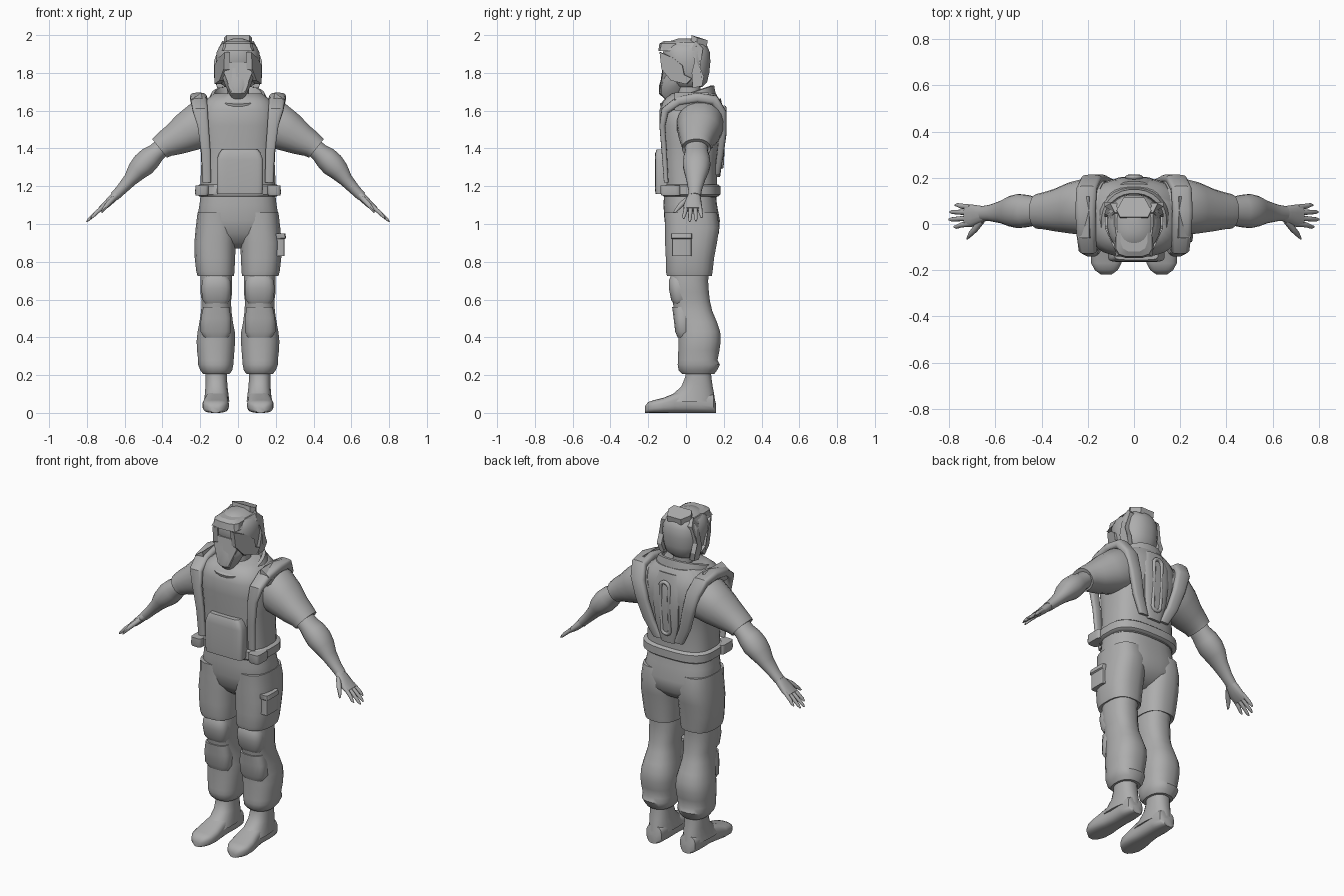
import bpy, bmesh, math
from mathutils import Vector

grey = bpy.data.materials.new("suit_grey")
grey.diffuse_color = (0.42, 0.42, 0.42, 1)
X, Y, Z = Vector((1, 0, 0)), Vector((0, 1, 0)), Vector((0, 0, 1))


def finish(name, bm, angle=40):
    bmesh.ops.recalc_face_normals(bm, faces=bm.faces)
    me = bpy.data.meshes.new(name)
    bm.to_mesh(me)
    bm.free()
    me.materials.append(grey)
    ob = bpy.data.objects.new(name, me)
    bpy.context.collection.objects.link(ob)
    for o in bpy.context.selected_objects:
        o.select_set(False)
    ob.select_set(True)
    bpy.context.view_layer.objects.active = ob
    bpy.ops.object.shade_smooth_by_angle(angle=math.radians(angle))
    return ob


def loft(name, rings, n=20, p=2.4, angle=40):
    """Skin over rings of (centre, half axis u, half axis v), rounded by power p."""
    bm = bmesh.new()
    loops = []
    for c, u, v in rings:
        loop = []
        for i in range(n):
            t = 2 * math.pi * (i + 0.5) / n
            a, b = math.cos(t), math.sin(t)
            a, b = [math.copysign(abs(k) ** (2 / p), k) for k in (a, b)]
            loop.append(bm.verts.new(c + u * a + v * b))
        loops.append(loop)
    for a, b in zip(loops, loops[1:]):
        for i in range(n):
            j = (i + 1) % n
            bm.faces.new((a[i], a[j], b[j], b[i]))
    bm.faces.new(loops[0])
    bm.faces.new(loops[-1])
    return finish(name, bm, angle)


def stack(name, rows, s=1, **kw):
    """Upright loft from rows of (z, x0, x1, y0, y1)."""
    return loft(name, [(Vector((s * (a + b) / 2, (c + d) / 2, z)), X * (b - a) / 2, Y * (d - c) / 2)
                       for z, a, b, c, d in rows], **kw)


def limb(name, rows, s=1, **kw):
    """Loft along a path of (x, y, z, half thickness, half depth in y)."""
    pts = [Vector((s * r[0], r[1], r[2])) for r in rows]
    rings = []
    for i, r in enumerate(rows):
        d = pts[min(i + 1, len(pts) - 1)] - pts[max(i - 1, 0)]
        nrm = Vector((d.z, 0, -d.x)).normalized()
        rings.append((pts[i], nrm * r[3], Y * r[4]))
    return loft(name, rings, **kw)


def strap(name, rows, s=1, **kw):
    """Flat band following (x, y, z, half width, half thickness) in the y-z plane."""
    pts = [Vector((s * r[0], r[1], r[2])) for r in rows]
    rings = []
    for i, r in enumerate(rows):
        d = pts[min(i + 1, len(pts) - 1)] - pts[max(i - 1, 0)]
        rings.append((pts[i], X * r[3], Vector((0, -d.z, d.y)).normalized() * r[4]))
    return loft(name, rings, **kw)


def plate(name, outline, place, inward, angle=30):
    """Solid plate: 2D outline placed in space, thickened along inward."""
    bm = bmesh.new()
    a = [bm.verts.new(place(*q)) for q in outline]
    b = [bm.verts.new(v.co + Vector(inward)) for v in a]
    bm.faces.new(a)
    bm.faces.new(b)
    for i in range(len(a)):
        j = (i + 1) % len(a)
        bm.faces.new((a[i], a[j], b[j], b[i]))
    return finish(name, bm, angle)


# Torso and pelvis
stack("torso_vest", [(1.14, -.20, .20, -.115, .165), (1.22, -.20, .20, -.12, .165),
                     (1.32, -.195, .195, -.125, .165), (1.42, -.20, .20, -.13, .18),
                     (1.52, -.21, .21, -.14, .20), (1.60, -.205, .205, -.142, .195),
                     (1.65, -.18, .18, -.125, .18), (1.69, -.13, .13, -.08, .16)], n=28, p=2.8)
stack("pelvis", [(1.19, -.195, .195, -.115, .155), (1.10, -.205, .205, -.12, .165),
                 (1.02, -.22, .22, -.115, .18), (.95, -.20, .20, -.10, .175),
                 (.90, -.13, .13, -.06, .13), (.87, -.06, .06, -.02, .08)], n=28, p=2.7)
stack("waist_belt", [(1.145, -.205, .205, -.118, .17), (1.155, -.218, .218, -.126, .182),
                     (1.20, -.218, .218, -.126, .182), (1.21, -.205, .205, -.118, .17)], n=28, p=2.9)

# Belly pouch, with cut corners and a bulged front
stack("belly_pouch", [(1.16, -.11, .13, -.162, -.08), (1.20, -.113, .133, -.165, -.08),
                      (1.34, -.113, .133, -.165, -.08), (1.375, -.10, .12, -.163, -.08),
                      (1.395, -.085, .105, -.155, -.08)], p=6)

# Collar, tilted up towards the back and hollow
collar = []
for z, rx, ry, tilt, cy in ((1.60, .17, .145, .10, .02), (1.64, .165, .145, .24, .015),
                            (1.685, .142, .145, .34, .005), (1.69, .125, .128, .34, .005),
                            (1.655, .11, .11, .3, .01), (1.61, .09, .09, .2, .01)):
    collar.append((Vector((0, cy, z)), X * rx, Vector((0, ry, ry * tilt))))
loft("collar", collar, n=28, p=2.2)

# Neck and head
stack("neck", [(1.58, -.065, .065, -.05, .08), (1.68, -.06, .06, -.05, .075),
               (1.78, -.06, .06, -.05, .08)])
stack("helmet_shell", [(1.725, -.07, .07, -.05, .085), (1.75, -.098, .098, -.075, .112),
                       (1.80, -.112, .112, -.10, .124), (1.86, -.118, .118, -.118, .13),
                       (1.91, -.114, .114, -.122, .127), (1.945, -.095, .095, -.112, .112),
                       (1.97, -.062, .062, -.08, .085), (1.982, -.025, .025, -.04, .045)], n=24, p=2.3)
stack("jaw_guard", [(1.655, -.025, .025, -.105, -.06), (1.69, -.048, .048, -.145, -.03),
                    (1.73, -.068, .068, -.145, -.01), (1.78, -.085, .085, -.13, 0),
                    (1.85, -.08, .08, -.12, 0)], n=12, p=2.5, angle=25)
plate("face_mask", [(-.05, 1.855), (.05, 1.855), (.075, 1.80), (.035, 1.70), (-.035, 1.70), (-.075, 1.80)],
      lambda x, z: Vector((x, -.152 + abs(x) * .3 + max(0, z - 1.75) * .15, z)), (0, .04, 0))
stack("brow_plate", [(1.915, -.085, .085, -.148, -.04), (1.955, -.08, .08, -.142, -.02),
                     (1.968, -.06, .06, -.12, .03)], n=12, p=3.2, angle=25)
plate("crown_plate", [(-.06, .03), (-.075, .06), (-.045, .115), (.045, .115), (.075, .06), (.06, .03)],
      lambda x, y: Vector((x, y, 2.0 - max(0, y - .06) * .5 - max(0, abs(x) - .06))), (0, -.005, -.035))
for s, side in ((1, "right"), (-1, "left")):
    # Helmet side plates, stepped like cut sheet metal
    plate("ear_plate_" + side, [(.035, 1.72), (.085, 1.73), (.095, 1.78), (.075, 1.83), (.09, 1.93), (.05, 1.97),
                                (.03, 1.93), (.045, 1.86), (.03, 1.80)],
          lambda y, z: Vector((s * (.128 - max(0, z - 1.88) * .5 - max(0, 1.78 - z) * .3), y, z)), (-s * .03, 0, 0))
    plate("cheek_plate_" + side, [(-.13, 1.82), (-.08, 1.76), (0, 1.74), (.03, 1.77), (-.01, 1.79), (-.02, 1.84),
                                  (-.07, 1.88), (-.14, 1.91)],
          lambda y, z: Vector((s * (.125 + min(0, y + .02) * .45), y, z)), (-s * .03, .005, 0))
    plate("temple_plate_" + side, [(-.14, 1.915), (.03, 1.93), (.045, 1.96), (-.03, 1.96), (-.13, 1.95)],
          lambda y, z: Vector((s * (.115 + min(0, y + .02) * .3 - (z - 1.915) * .7), y, z)), (-s * .03, 0, 0))

    # Shoulder straps that roll over the top and run down front and back
    strap("shoulder_strap_" + side, [(.165, -.105, 1.22, .022, .012), (.17, -.115, 1.38, .025, .014),
                                     (.185, -.125, 1.52, .03, .016), (.20, -.11, 1.60, .04, .022),
                                     (.207, -.04, 1.65, .043, .026), (.21, .06, 1.668, .045, .028),
                                     (.205, .15, 1.655, .045, .028), (.185, .19, 1.59, .045, .025),
                                     (.155, .195, 1.48, .04, .02), (.12, .18, 1.36, .035, .018),
                                     (.07, .165, 1.26, .03, .015)], s, n=14, p=3)
    plate("strap_flap_" + side, [(.175, 1.60), (.195, 1.695), (.245, 1.66), (.235, 1.60)],
          lambda x, z: Vector((s * x, -.06, z)), (0, .18, 0))
    stack("belt_pouch_" + side, [(1.15, .16, .225, -.13, -.03), (1.165, .155, .228, -.135, -.03),
                                 (1.205, .155, .225, -.135, -.03)], s, n=16, p=5)

    # Sleeve, forearm and hand
    limb("sleeve_" + side, [(.12, .075, 1.55, .12, .11), (.20, .075, 1.525, .125, .125),
                            (.27, .07, 1.485, .108, .112), (.34, .06, 1.445, .085, .092),
                            (.39, .057, 1.42, .07, .08), (.415, .055, 1.40, .064, .076),
                            (.405, .055, 1.408, .045, .06)], s, p=2.2)
    limb("forearm_" + side, [(.38, .055, 1.425, .05, .06), (.43, .055, 1.38, .05, .062),
                             (.465, .056, 1.35, .062, .07), (.50, .056, 1.315, .065, .074),
                             (.535, .055, 1.28, .055, .066), (.57, .052, 1.235, .038, .05),
                             (.62, .048, 1.18, .029, .036), (.655, .046, 1.145, .026, .032)], s, p=2.1)
    limb("palm_" + side, [(.635, .045, 1.165, .022, .028), (.67, .04, 1.13, .022, .04),
                          (.70, .036, 1.10, .019, .048), (.73, .036, 1.077, .014, .048)], s, n=14)
    for k, (y0, y1, x1, z1) in enumerate(((.002, -.012, .78, 1.028), (.026, .02, .802, 1.012),
                                          (.05, .052, .798, 1.016), (.073, .082, .775, 1.033))):
        limb(f"finger_{k + 1}_{side}", [(.71, y0, 1.095, .011, .012), (.75, (y0 + y1) / 2, 1.06, .011, .011),
                                        (x1 - .012, y1, z1 + .012, .008, .009), (x1, y1, z1, .003, .004)],
             s, n=10, p=2)
    limb("thumb_" + side, [(.655, .02, 1.14, .015, .018), (.685, -.018, 1.11, .014, .018),
                           (.71, -.045, 1.08, .01, .013), (.722, -.062, 1.06, .004, .006)], s, n=10, p=2)

    # Shorts leg with open-looking hem
    stack("shorts_leg_" + side, [(1.06, .03, .215, -.115, .165), (.98, .01, .225, -.112, .178),
                                 (.90, .012, .232, -.112, .165), (.82, .014, .23, -.108, .15),
                                 (.75, .018, .222, -.108, .142), (.725, .02, .215, -.102, .138),
                                 (.735, .04, .19, -.08, .12)], s, p=2.6)
    # Trouser leg with knee pad bulge, calf and gathered cuff
    stack("trouser_leg_" + side, [(.76, .035, .20, -.08, .125), (.70, .03, .20, -.085, .118),
                                  (.64, .03, .20, -.082, .122), (.59, .036, .193, -.07, .128),
                                  (.54, .034, .196, -.066, .14), (.48, .026, .205, -.05, .165),
                                  (.43, .016, .215, -.042, .182), (.38, .014, .22, -.042, .185),
                                  (.33, .018, .218, -.042, .178), (.28, .022, .212, -.044, .168),
                                  (.255, .024, .212, -.045, .18), (.225, .03, .20, -.04, .165),
                                  (.205, .045, .185, -.02, .15)], s, p=2.4)
    stack("knee_pad_" + side, [(.58, .055, .175, -.068, 0), (.60, .04, .19, -.08, .02),
                               (.66, .035, .195, -.092, .02), (.70, .04, .19, -.092, .02),
                               (.725, .055, .175, -.08, 0)], s, n=16, p=2.8)
    stack("shin_pad_" + side, [(.40, .05, .18, -.045, .03), (.43, .035, .20, -.058, .03),
                               (.50, .035, .198, -.066, .03), (.56, .045, .185, -.074, .03)], s, n=16, p=2.8)
    # Boot
    stack("boot_shaft_" + side, [(.26, .055, .175, .00, .13), (.19, .058, .173, -.005, .135),
                                 (.14, .055, .173, -.025, .142), (.10, .05, .176, -.07, .15),
                                 (.06, .045, .182, -.13, .156)], s, p=2.3)
    loft("boot_foot_" + side, [(Vector((s * x, y, h / 2)), X * w, Z * (h / 2)) for x, y, h, w in
                               ((.112, .158, .05, .03), (.112, .145, .10, .05), (.112, .08, .12, .06),
                                (.112, 0, .125, .058), (.115, -.06, .105, .063), (.118, -.12, .08, .07),
                                (.12, -.17, .068, .066), (.12, -.20, .058, .05), (.12, -.218, .035, .024))],
         p=3)

# Thigh pocket on one side only
stack("thigh_pocket", [(.83, .19, .247, -.075, .03), (.92, .19, .247, -.075, .03),
                       (.925, .19, .255, -.08, .033), (.95, .19, .25, -.08, .033)], n=16, p=7)

# Back panel with a raised loop
strap("back_panel", [(0, .165, 1.66, .06, .02), (0, .185, 1.58, .085, .018), (0, .188, 1.48, .085, .018),
                     (0, .178, 1.36, .075, .018), (0, .165, 1.25, .045, .016)], n=16, p=2.6)
loop = [(.028 * math.cos(a), 1.46 + (.13 if math.sin(a) >= 0 else -.13) + .028 * math.sin(a))
        for a in [math.pi * (i + .5) / 6 for i in range(12)]]
curve = bpy.data.curves.new("back_loop", "CURVE")
curve.dimensions = "3D"
curve.bevel_depth, curve.bevel_resolution = .011, 2
spline = curve.splines.new("POLY")
spline.points.add(len(loop) - 1)
for pt, (x, z) in zip(spline.points, loop):
    pt.co = (x, .203 - max(0, 1.45 - z) * .1, z, 1)
spline.use_cyclic_u = True
curve.materials.append(grey)
bpy.context.collection.objects.link(bpy.data.objects.new("back_loop", curve))
